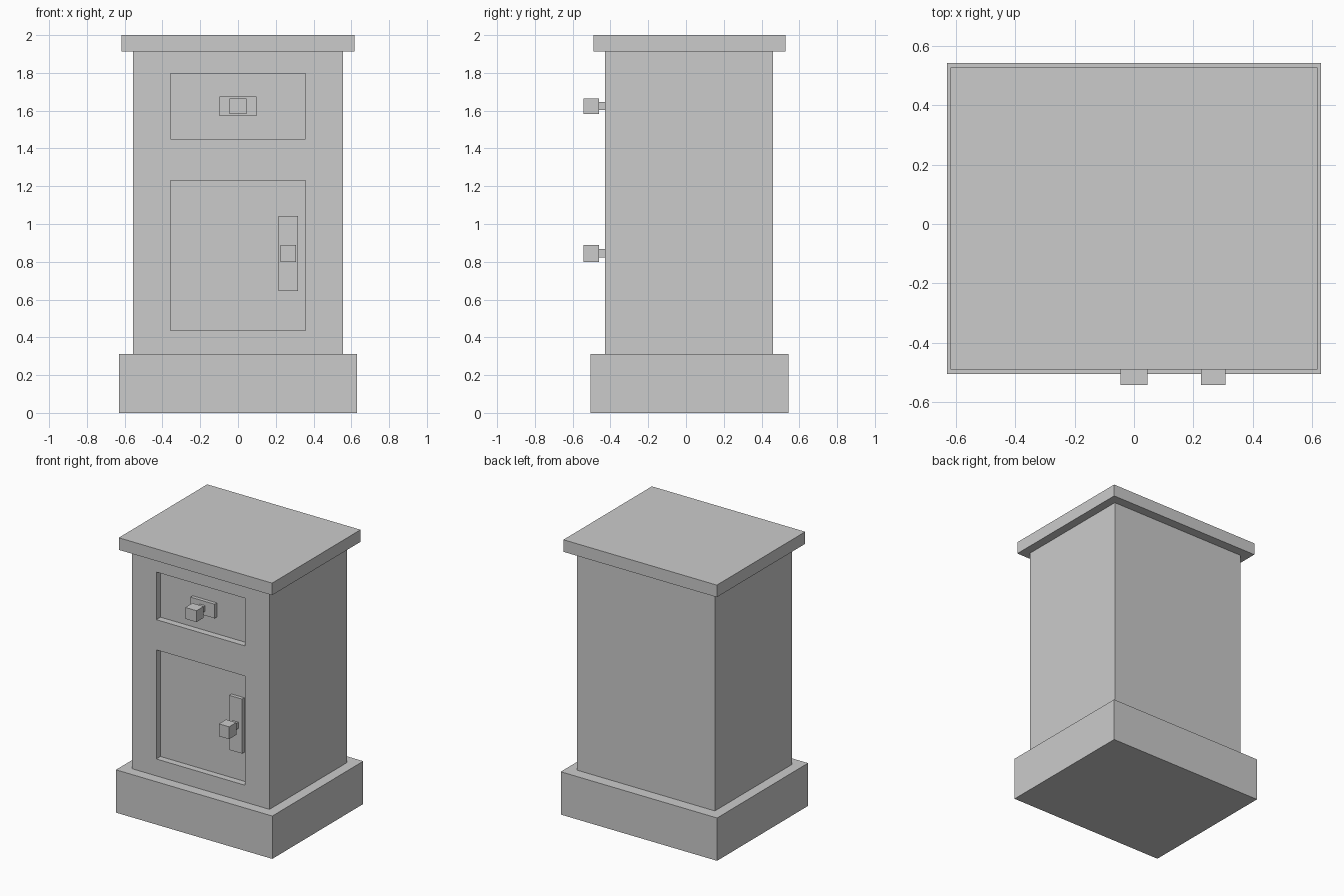
import bpy

if "Cube" in bpy.data.objects:
    bpy.data.objects.remove(bpy.data.objects["Cube"])


def box(name, x, y, z):
    """Axis-aligned box from (min, max) ranges."""
    bpy.ops.mesh.primitive_cube_add(
        size=1, location=[(a + b) / 2 for a, b in (x, y, z)])
    ob = bpy.context.object
    ob.name = name
    ob.scale = [b - a for a, b in (x, y, z)]
    bpy.ops.object.transform_apply(location=False, rotation=False, scale=True)
    return ob


def recess(target, x, z):
    """Cut a shallow panel recess into the front of the target."""
    cutter = box("recess_cutter", x, (FRONT - 0.2, RECESS), z)
    cutter.hide_render = True
    mod = target.modifiers.new("recess", 'BOOLEAN')
    mod.operation = 'DIFFERENCE'
    mod.solver = 'EXACT'
    mod.object = cutter
    bpy.context.view_layer.objects.active = target
    bpy.ops.object.modifier_apply(modifier=mod.name)
    bpy.data.objects.remove(cutter)


def handle(name, cx, cz, plate_w, plate_h, knob_w, knob_h, stem):
    """Back plate, thin stem and square knob."""
    def around(c, size):
        return (c - size / 2, c + size / 2)
    box(name + "_plate", around(cx, plate_w), (PLATE, RECESS), around(cz, plate_h))
    box(name + "_stem", around(cx, stem), (-0.46, PLATE), around(cz, stem))
    box(name + "_knob", around(cx, knob_w), (-0.542, -0.46), around(cz, knob_h))


FRONT = -0.43    # front face of the body
RECESS = -0.382  # floor of the recessed panels
PLATE = -0.408   # front of the handle plates

# Plinth, body and top slab
box("plinth", (-0.63, 0.63), (-0.505, 0.542), (0, 0.312))
body = box("cabinet_body", (-0.555, 0.555), (FRONT, 0.46), (0.312, 1.912))
box("top_slab", (-0.618, 0.618), (-0.49, 0.528), (1.912, 2.0))

# Drawer and door panels
recess(body, (-0.357, 0.357), (1.45, 1.797))
recess(body, (-0.357, 0.357), (0.435, 1.23))

# Handles
handle("drawer_handle", 0.0, 1.624, 0.195, 0.103, 0.09, 0.083, 0.042)
handle("door_handle", 0.267, 0.845, 0.103, 0.397, 0.082, 0.09, 0.045)
